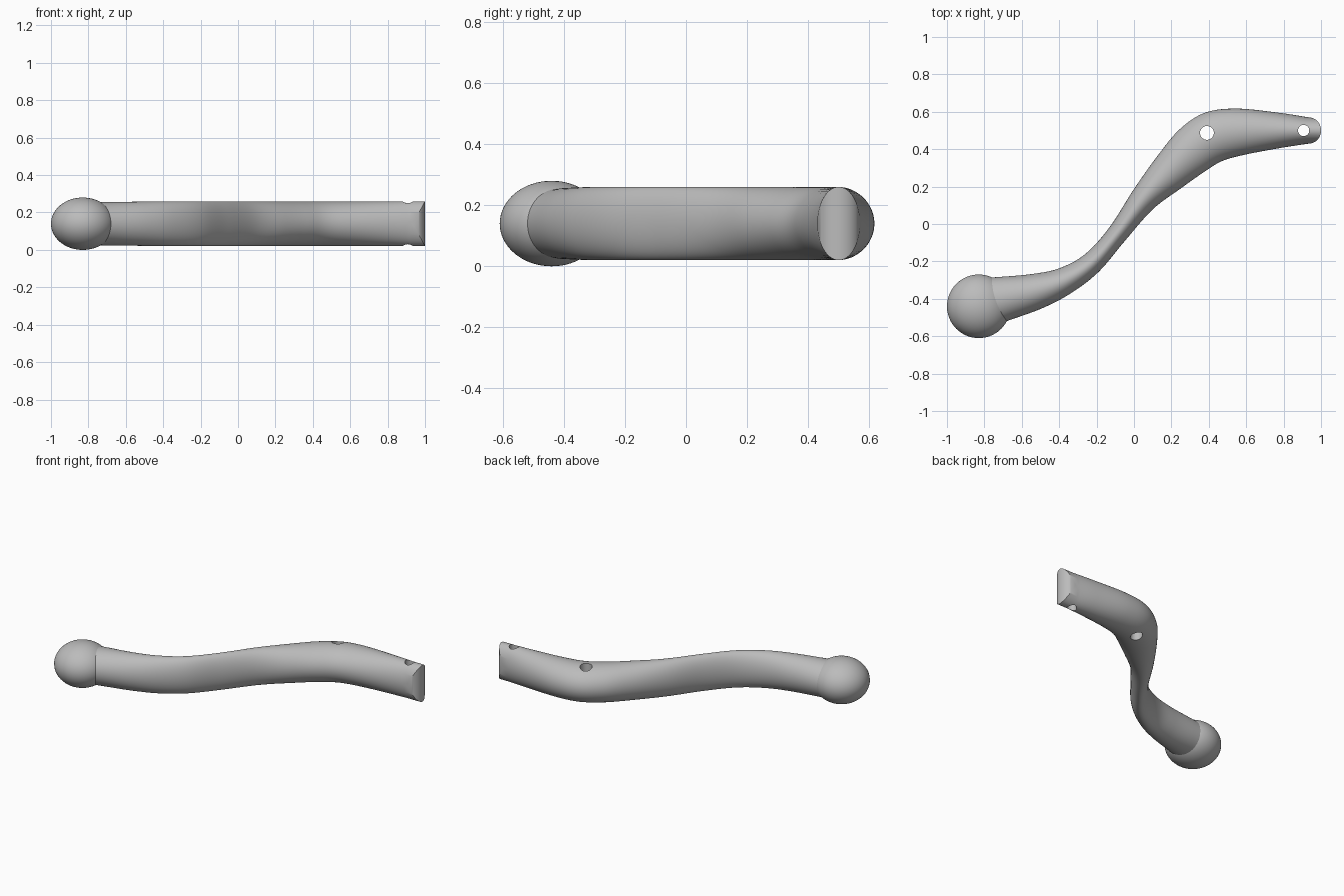
import bpy
import bmesh
import math
from mathutils import Vector

cube = bpy.data.objects.get("Cube")
if cube:
    bpy.data.objects.remove(cube, do_unlink=True)

MID_Z = 0.14
SIDES = 64
STEPS = 8

grey = bpy.data.materials.new("satin_grey")
grey.use_nodes = True
colour = (0.5, 0.5, 0.5, 1)
grey.diffuse_color = colour
grey.node_tree.nodes["Principled BSDF"].inputs["Base Color"].default_value = colour


def add_object(name, bm):
    bmesh.ops.recalc_face_normals(bm, faces=bm.faces)
    mesh = bpy.data.meshes.new(name)
    bm.to_mesh(mesh)
    bm.free()
    mesh.materials.append(grey)
    obj = bpy.data.objects.new(name, mesh)
    bpy.context.collection.objects.link(obj)
    return obj


def spline(points):
    """Smooth curve through the points."""
    pts = [points[0] * 2 - points[1], *points, points[-1] * 2 - points[-2]]
    out = []
    for a, b, c, d in zip(pts, pts[1:], pts[2:], pts[3:]):
        for i in range(STEPS):
            t = i / STEPS
            out.append(0.5 * (2 * b + (c - a) * t + (2 * a - 5 * b + 4 * c - d) * t**2
                              + (3 * b - a - 3 * c + d) * t**3))
    return out + [points[-1]]


# Lever plan: back edge and front edge points, paired across the arm
back = [(-0.83, -0.29), (-0.72, -0.283), (-0.55, -0.268), (-0.40, -0.237),
        (-0.26, -0.16), (-0.13, -0.016), (0, 0.187), (0.13, 0.37), (0.246, 0.508),
        (0.38, 0.595), (0.55, 0.617), (0.78, 0.594), (0.935, 0.57)]
front = [(-0.80, -0.56), (-0.66, -0.512), (-0.49, -0.45), (-0.34, -0.372),
         (-0.19, -0.257), (-0.05, -0.092), (0.10, 0.078), (0.25, 0.19), (0.37, 0.275),
         (0.47, 0.336), (0.59, 0.37), (0.78, 0.406), (0.935, 0.43)]
edges = list(zip(spline([Vector(p) for p in back]), spline([Vector(p) for p in front])))

# Lever arm: oval sections, the last one bent round into an upright rounded tip
bm = bmesh.new()
rings = []
for k, (b, f) in enumerate(edges):
    centre, half = (b + f) / 2, (b - f) / 2
    height = 0.12 - 0.006 * max(0, 1 - k / (3 * STEPS))
    ring = []
    for i in range(SIDES):
        a = math.tau * i / SIDES
        p = centre + half * math.cos(a)
        if k == len(edges) - 1:
            p.x += 0.065 * abs(math.sin(a))
        ring.append(bm.verts.new((p.x, p.y, MID_Z + height * math.sin(a))))
    rings.append(ring)
for r, s in zip(rings, rings[1:]):
    for i in range(SIDES):
        j = (i + 1) % SIDES
        bm.faces.new((r[i], r[j], s[j], s[i]))
bm.faces.new(rings[0])
# Tip wall joins the upper and lower halves of the last section
tip = rings[-1]
for i in range(SIDES // 2):
    quad = [tip[i], tip[i + 1], tip[-i - 1], tip[-i % SIDES]]
    bm.faces.new(list(dict.fromkeys(quad)))
lever = add_object("lever_arm", bm)

# Two upright through holes
for name, x, y, radius in (("pivot_hole", 0.39, 0.487, 0.037), ("tip_hole", 0.907, 0.50, 0.03)):
    bm = bmesh.new()
    bmesh.ops.create_cone(bm, cap_ends=True, segments=40, radius1=radius, radius2=radius, depth=1)
    bmesh.ops.translate(bm, verts=bm.verts, vec=(x, y, MID_Z))
    cutter = add_object(name + "_cutter", bm)
    cutter.hide_render = True
    cutter.hide_set(True)
    cutter.display_type = 'WIRE'
    mod = lever.modifiers.new(name, 'BOOLEAN')
    mod.operation = 'DIFFERENCE'
    mod.solver = 'EXACT'
    mod.object = cutter
    bpy.context.view_layer.objects.active = lever
    bpy.ops.object.modifier_apply(modifier=mod.name)
    bpy.data.objects.remove(cutter, do_unlink=True)

# Flattened ball knob
bm = bmesh.new()
bmesh.ops.create_uvsphere(bm, u_segments=64, v_segments=32, radius=0.17)
bmesh.ops.scale(bm, verts=bm.verts, vec=(1, 1, MID_Z / 0.17))
bmesh.ops.translate(bm, verts=bm.verts, vec=(-0.83, -0.44, MID_Z))
knob = add_object("ball_knob", bm)

for obj in (lever, knob):
    bpy.ops.object.select_all(action='DESELECT')
    obj.select_set(True)
    bpy.context.view_layer.objects.active = obj
    bpy.ops.object.shade_smooth_by_angle(angle=math.radians(35))
